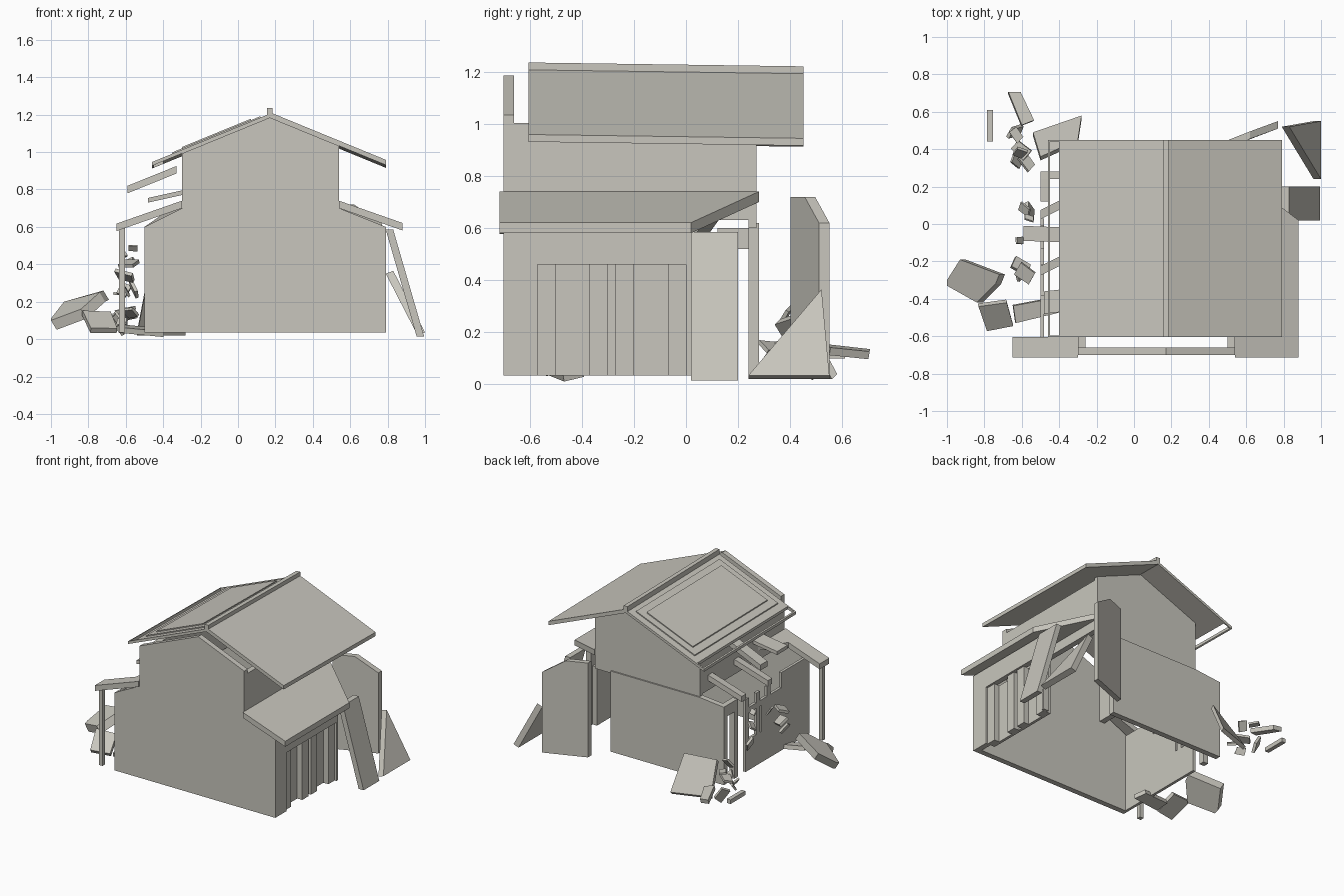
import bpy, bmesh, random
from mathutils import Vector, Euler

cube = bpy.data.objects.get("Cube")
if cube:
    bpy.data.objects.remove(cube, do_unlink=True)

color = (.58, .565, .51, 1)
plaster = bpy.data.materials.new("warm grey plaster")
plaster.use_nodes = True
plaster.diffuse_color = color
shader = next(node for node in plaster.node_tree.nodes if node.type == "BSDF_PRINCIPLED")
shader.inputs["Base Color"].default_value = color


def slab(name, outline, offset):
    """Extrude a polygon in space along an offset vector."""
    bm = bmesh.new()
    face = bm.faces.new([bm.verts.new(point) for point in outline])
    extruded = bmesh.ops.extrude_face_region(bm, geom=[face], use_keep_orig=True)
    moved = [item for item in extruded["geom"] if isinstance(item, bmesh.types.BMVert)]
    bmesh.ops.translate(bm, verts=moved, vec=Vector(offset))
    bmesh.ops.recalc_face_normals(bm, faces=bm.faces)
    mesh = bpy.data.meshes.new(name)
    bm.to_mesh(mesh)
    bm.free()
    mesh.materials.append(plaster)
    obj = bpy.data.objects.new(name, mesh)
    bpy.context.scene.collection.objects.link(obj)


def rectangle(xs, ys):
    (west, east), (near, far) = xs, ys
    return [(west, near), (east, near), (east, far), (west, far)]


def on_height(name, plan, height, thickness):
    """Slab over a plan outline, lifted by a height function."""
    slab(name, [(x, y, height(x, y)) for x, y in plan], (0, 0, thickness))


def box(name, xs, ys, zs):
    bottom, top = zs
    on_height(name, rectangle(xs, ys), lambda x, y: bottom, top - bottom)


def upright(name, profile, near, far):
    """Wall with an x-z profile, running from near to far in y."""
    slab(name, [(x, near, z) for x, z in profile], (0, far - near, 0))


def plank(name, start, end, side, thickness):
    """Board from start to end, reaching out by side on both edges."""
    start, end, side = Vector(start), Vector(end), Vector(side)
    slab(name, [start - side, start + side, end + side, end - side], thickness)


def chunk(name, center, size, turn, thickness):
    """Irregular four-sided piece of rubble."""
    corners = []
    for x, y in rectangle((-1, 1), (-1, 1)):
        corner = Vector((x * size[0] * random.uniform(.7, 1), y * size[1] * random.uniform(.7, 1), 0))
        corner.rotate(Euler(turn))
        corners.append(corner + Vector(center))
    depth = Vector((0, 0, -thickness))
    depth.rotate(Euler(turn))
    slab(name, corners, depth)


# Main levels and wall lines of the house
base, eave, storey, ridge_top = .035, .6, .7, 1.18
front, back = -.7, .28
left, right = .79, -.5
upper_left, upper_right, ridge = .54, -.3, .17
wall = .04
front_inner, back_inner = front + wall, back - wall
roof_slope, eave_slope = .41, .35
roof_front, roof_back = -.605, .45
roof_left, roof_right = left, -.4


# Upper roof, sinking a little towards the back
def roof(x, y):
    return ridge_top + .005 - roof_slope * abs(x - ridge) - .014 * (y - roof_front)


# Gable walls follow the roof line
def gable_top(x):
    return (x, roof(x, roof_front))


gable = [gable_top(x) for x in (upper_left, ridge, upper_right)]
upright("front_wall", [(right, base), (left, base), (left, eave), (upper_left, storey)]
        + gable + [(upper_right, storey), (right, eave)], front, front_inner)
upright("back_wall_lower", [(right, base), (.41, base), (.41, storey - .08),
                            (upper_right, storey - .08), (right, eave)], back_inner, back)
upright("back_wall_upper", [(upper_right, eave), (upper_left, eave)]
        + [(x, z - .015) for x, z in gable], back_inner, back - .01)

# Upper storey side walls
for name, outer, inner in (("left", upper_left, upper_left - wall),
                           ("right", upper_right, upper_right + wall)):
    box(f"upper_{name}_wall", sorted((outer, inner)), (front_inner, back_inner),
        (eave + .03, gable_top(outer)[1] - .03))

# Roof slopes, with a stepped panel on the right one
roof_length = (roof_front, roof_back)
on_height("roof_left", rectangle((ridge, roof_left), roof_length), roof, .028)
on_height("roof_right", rectangle((roof_right, ridge), roof_length), roof, .02)
for step, margin in enumerate((.05, .1)):
    on_height(f"roof_right_panel_{step}",
              rectangle((roof_right + margin, ridge - margin),
                        (roof_front + margin, roof_back - margin)),
              lambda x, y: roof(x, y) + .02 + step * .008, .008)

# Thin edging left where the right eave is missing
edge_right, edge = roof_right - .06, .01
on_height("eave_edging", rectangle((edge_right, edge_right + edge), roof_length), roof, .02)
for name, y in (("front", roof_front), ("back", roof_back - edge)):
    on_height(f"{name}_rake_edging", rectangle((edge_right, roof_right), (y, y + edge)), roof, .02)
on_height("ridge_cap", rectangle((ridge - .015, ridge + .015), roof_length),
          lambda x, y: roof(ridge, y), .05)

# Lower eaves, both broken off towards the back
eave_front = front - .015
eave_end_left, eave_end_right = .88, -.65


def left_eave(x, y):
    return storey - eave_slope * (x - upper_left)


def right_eave(x, y):
    return storey - eave_slope * (upper_right - x)


on_height("eave_left", [(upper_left, eave_front), (eave_end_left, eave_front),
                        (eave_end_left, .02), (upper_left, back)], left_eave, wall)
on_height("eave_right", [(upper_right, eave_front), (eave_end_right, eave_front),
                         (eave_end_right, roof_front), (roof_right, roof_front),
                         (upper_right, roof_right)], right_eave, wall)
box("eave_post", (eave_end_right + .015, eave_end_right + .045), (front + .01, front + wall),
    (base, eave))

# Left ground-floor wall with pleated shutters
shutter_start, shutter_top, wall_end = -.57, .46, .02
left_wall = (left - wall, left)
box("left_wall_pier", left_wall, (front, shutter_start), (base, eave))
box("left_wall_lintel", left_wall, (shutter_start, wall_end), (shutter_top, eave))
box("left_wall_jamb", left_wall, (0, wall_end), (base, shutter_top))
narrow, wide, gap = .07, .13, .03
y = shutter_start
for pleat, width in enumerate((narrow, wide, narrow, gap, narrow, wide, narrow)):
    face = left - .015 - (pleat % 2) * wall
    box(f"shutter_{pleat}", (left - .075, face), (y, y + width), (base, shutter_top))
    y += width

# Right ground-floor wall with broken windows, torn open towards the back
right_wall = (right, right + wall / 2)
sill, rail, window_start, window_end = .26, .45, -.38, .03
box("right_wall_sill", right_wall, (front_inner, window_end), (base, sill))
box("right_wall_pier", right_wall, (front_inner, window_start), (sill, eave))
box("window_rail", right_wall, (window_start, window_end), (rail, rail + wall))
for post in range(1, 4):
    y = window_start + post * (window_end - window_start - wall) / 3
    box(f"window_post_{post}", right_wall, (y, y + wall), (sill, eave - wall))
box("window_infill", right_wall, (window_start, -.15), (sill, rail))
box("torn_post", (right, right + wall), (.12, .12 + wall), (base, eave))
box("right_wall_stub", (right, right + wall), (.12, back), (eave - .08, eave))

# Wall pieces fallen away at the back left corner
plank("leaning_wall_strip", (left, .11, eave - .015), (.955, .11, .015), (0, .09, 0), (wall, 0, 0))
corner, far_corner = (.48, .4), (.77, .51)
middle = (.62, .455)
slab("standing_wall_piece", [(*corner, base), (*far_corner, base), (*far_corner, eave + .02),
                             (*middle, storey + .02), (*corner, storey + .02)], (0, wall, 0))
slab("leaning_triangle", [(left, .52, .35), (.96, .55, .02), (.96, back_inner, .02)],
     (wall, 0, .015))

# Eave pieces and beams hanging off the right side
plank("loose_eave_front", (-.59, -.05, .78), (-.33, -.06, .885), (0, .04, 0), (0, 0, wall))
plank("loose_eave_corner", (-.48, -.42, storey + .03), (upper_right, -.4, left - .02),
      (0, .06, 0), (0, 0, .025))
for name, y in (("front", -.25), ("back", .05)):
    plank(f"hanging_beam_{name}", (right, y, eave - wall), (upper_right, y + .1, storey),
          (0, .025, 0), (0, 0, wall))

# Large slabs of rubble
random.seed(4)
slab("rubble_slab_far", [(-1, -.3, .11), (-.93, -.19, .2), (-.72, -.27, .26), (-.74, -.32, .25),
                         (-.84, -.42, .16), (-1, -.33, .1)], (.03, 0, -.05))
slab("rubble_slab_right", [(-.28, .58, .04), (-.54, .49, .04), (right, wall * 9, .25),
                           (upper_right, roof_back, .28)], (0, -.02, -.02))
chunk("rubble_slab_near", (-.73, -.5, .1), (.09, .1), (.6, 0, .2), .03)
chunk("rubble_slab_back", (-.6, .62, .14), (.04, .11), (-.1, .2, .4), .03)
chunk("rubble_slab_front", (-.52, -.46, .06), (.13, .05), (.2, .1, .2), .03)
box("rubble_stick", (-.785, -.755), (.44, .61), (.1, .13))

# Small angular fragments, a low heap at the back and flying bits in the middle
for index in range(14):
    size = random.uniform(.03, .06)
    heap = index % 2
    y = random.uniform(.28, .5) if heap else random.uniform(-.3, .1)
    z = random.uniform(.07, .3) if heap else random.uniform(.2, .55)
    turn = [random.uniform(-1, 1) for axis in "xyz"]
    chunk(f"fragment_{index}", (random.uniform(-.63, -.54), y, z), (size, size * .7), turn, size / 3)
